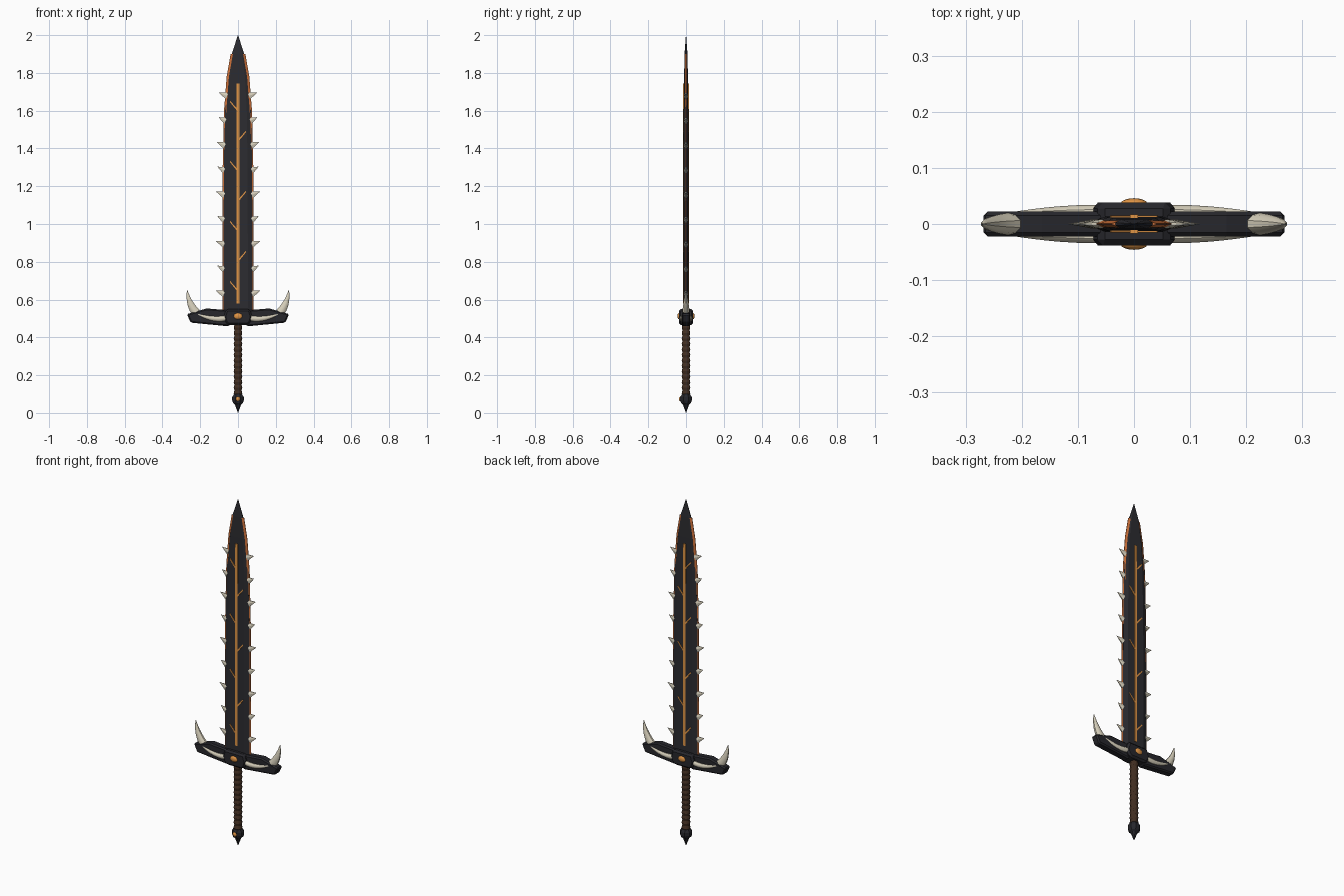
import bpy, bmesh, math
from mathutils import Vector

if "Cube" in bpy.data.objects:
    bpy.data.objects.remove(bpy.data.objects["Cube"])


def material(name, r, g, b):
    m = bpy.data.materials.new(name)
    m.diffuse_color = (r, g, b, 1)
    m.use_nodes = True
    m.node_tree.nodes["Principled BSDF"].inputs["Base Color"].default_value = m.diffuse_color
    return m


STEEL = material("dark_steel", 0.025, 0.025, 0.03)
GUARD = material("guard_black", 0.02, 0.02, 0.025)
EMBER = material("ember", 0.75, 0.3, 0.06)
EDGE = material("ember_edge", 0.6, 0.16, 0.04)
BONE = material("bone", 0.68, 0.63, 0.5)
LEATHER = material("leather", 0.055, 0.028, 0.016)


def loft(name, rings, mat, smooth=None):
    """Skin a list of equal-length point rings and cap both ends."""
    bm = bmesh.new()
    vs = [[bm.verts.new(p) for p in r] for r in rings]
    n = len(rings[0])
    for a, b in zip(vs, vs[1:]):
        for i in range(n):
            j = (i + 1) % n
            bm.faces.new((a[i], a[j], b[j], b[i]))
    bm.faces.new(vs[0][::-1])
    bm.faces.new(vs[-1])
    bmesh.ops.remove_doubles(bm, verts=bm.verts, dist=1e-5)
    bmesh.ops.recalc_face_normals(bm, faces=bm.faces)
    me = bpy.data.meshes.new(name)
    bm.to_mesh(me)
    bm.free()
    ob = bpy.data.objects.new(name, me)
    bpy.context.collection.objects.link(ob)
    me.materials.append(mat)
    if smooth:
        bpy.context.view_layer.objects.active = ob
        ob.select_set(True)
        bpy.ops.object.shade_smooth_by_angle(angle=math.radians(smooth))
        ob.select_set(False)
    return ob


def tube(name, path, radii, mat, sides=8, flat=1.0, smooth=None):
    """Round or flattened sweep along a path lying close to the xz plane."""
    pts = [Vector(p) for p in path]
    rings = []
    for k, (p, r) in enumerate(zip(pts, radii)):
        t = (pts[min(k + 1, len(pts) - 1)] - pts[max(k - 1, 0)]).normalized()
        u = Vector((0, 1, 0)).cross(t).normalized()
        v = t.cross(u)
        rings.append([p + u * r * math.cos(a) + v * r * flat * math.sin(a)
                      for a in (2 * math.pi * (i + 0.5) / sides for i in range(sides))])
    return loft(name, rings, mat, smooth)


def bezier(a, b, c, n=8):
    a, b, c = Vector(a), Vector(b), Vector(c)
    return [a * (1 - t) ** 2 + b * 2 * t * (1 - t) + c * t * t
            for t in (i / n for i in range(n + 1))]


def plate(name, outline, y, mat, bevel=0):
    """Extrude an xz outline symmetrically to +-y."""
    ob = loft(name, [[(px, s * y, pz) for px, pz in outline] for s in (-1, 1)], mat)
    if bevel:
        m = ob.modifiers.new("chamfer", "BEVEL")
        m.width, m.segments = bevel, 1
    return ob


def gem(name, loc, scale):
    bpy.ops.mesh.primitive_uv_sphere_add(segments=16, ring_count=8, location=loc)
    ob = bpy.context.object
    ob.name, ob.scale = name, scale
    ob.data.materials.append(EMBER)
    bpy.ops.object.shade_smooth_by_angle(angle=math.radians(40))


# Blade: flat core with bevelled sides; stations are (z, half width, half thickness)
STATIONS = [(0.53, 0.077, 0.014), (1.3, 0.075, 0.013), (1.6, 0.068, 0.012),
            (1.78, 0.054, 0.010), (1.9, 0.033, 0.008), (2.0, 0.0005, 0.0005)]


def half_width(z):
    for (z0, w0, _), (z1, w1, _) in zip(STATIONS, STATIONS[1:]):
        if z <= z1:
            return w0 + (w1 - w0) * (z - z0) / (z1 - z0)


loft("blade", [[(w, -t * .3, z), (w, t * .3, z), (w * .68, t, z), (-w * .68, t, z),
                (-w, t * .3, z), (-w, -t * .3, z), (-w * .68, -t, z), (w * .68, -t, z)]
               for z, w, t in STATIONS], STEEL)

# Central glowing vein and its branches, showing on both faces
plate("blade_vein", [(-.007, .58), (.007, .58), (.007, 1.745), (-.007, 1.745)], 0.0165, EMBER)
for i in range(7):
    s, z = (-1 if i % 2 == 0 else 1), 0.645 + 0.159 * i
    plate("vein_branch", [(0, z - .006), (s * .043, z + .047), (s * .041, z + .053),
                          (0, z + .006)], 0.0155, EMBER)

for s in (-1, 1):
    # Glowing cutting edge
    loft("glowing_edge", [[(s * (w - .006), -.006, z), (s * (w + .006), -.001, z),
                           (s * (w + .006), .001, z), (s * (w - .006), .006, z)]
                          for z, w in ((z, half_width(z)) for z in
                                       (.54, 1.3, 1.6, 1.78, 1.9))], EDGE)
    # Row of bone teeth, alternating long and short
    for i in range(9):
        z = 0.648 + 0.131 * i
        w = half_width(z)
        reach = 0.041 if (i % 2 == 0) else 0.033
        tube("tooth", [(s * (w - .003), 0, z - .018), (s * (w + reach), 0, z)],
             [.021, .0005], BONE, 6, 0.4)
    # Guard arm
    plate("guard_arm", [(s * x, z) for x, z in ((.045, .458), (.25, .478), (.271, .523),
                                                (.165, .553), (.045, .543))],
          0.022, GUARD, 0.007)
    # Upright horn at the arm end
    tube("guard_horn", bezier((s * .218, 0, .525), (s * .262, 0, .575), (s * .269, 0, .65)),
         [.025, .024, .022, .0195, .017, .0135, .010, .006, .0008], BONE, 10, 0.8, 40)
    # Fangs lying along both faces of the guard
    for f in (-1, 1):
        tube("guard_fang", bezier((s * .06, f * .022, .503), (s * .13, f * .021, .485),
                                  (s * .225, f * .019, .528)),
             [.014, .0145, .0145, .0135, .0125, .0105, .008, .005, .0008], BONE, 10, 0.85, 40)

# Guard centre block with a gem on each face
plate("guard_centre", [(-.05, .465), (.05, .465), (.068, .48), (.075, .51), (.062, .55),
                       (-.062, .55), (-.075, .51), (-.068, .48)], 0.038, GUARD, 0.01)
for f in (-1, 1):
    gem("guard_gem", (0, f * .036, .512), (.024, .010, .017))

# Leather-wrapped grip with ribs
ribs = [(0.09 + 0.0145 * i, 0.0235 if i % 2 else 0.0195) for i in range(27)]
tube("grip", [(0, 0, z) for z, r in ribs], [r for z, r in ribs], LEATHER, 12)

# Pommel with downward spike and a front gem
pommel = [(0, .0008), (.045, .018), (.052, .028), (.066, .033), (.084, .033), (.099, .023)]
tube("pommel", [(0, 0, z) for z, r in pommel], [r for z, r in pommel], GUARD, 8)
gem("pommel_gem", (0, -.030, .074), (.012, .008, .012))
